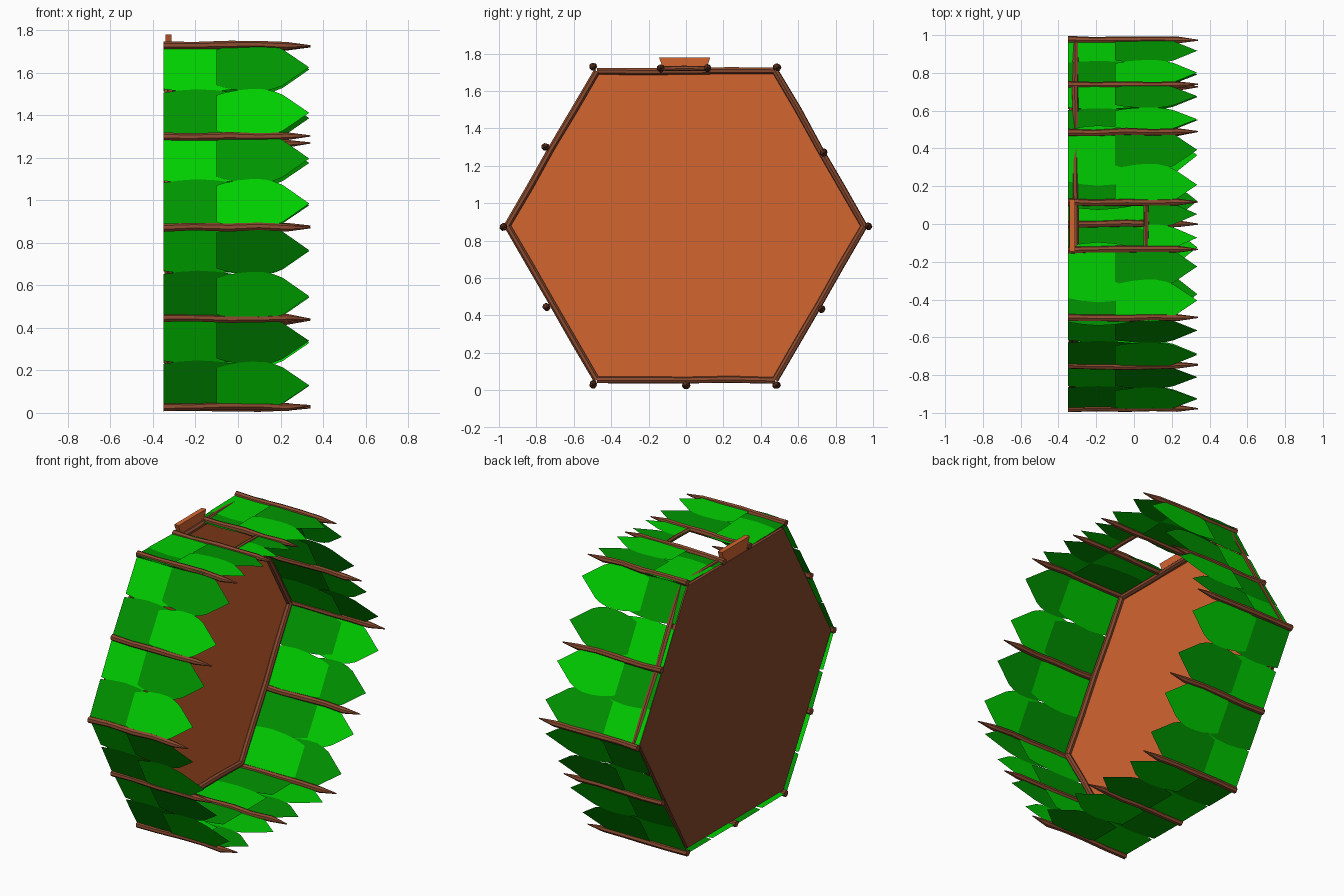
import bpy, bmesh, math, random
from mathutils import Vector

random.seed(4)
cube = bpy.data.objects.get("Cube")
if cube:
    bpy.data.objects.remove(cube, do_unlink=True)


def material(name, rgb):
    m = bpy.data.materials.new(name)
    m.use_nodes = True
    color = (*rgb, 1)
    m.diffuse_color = color
    bsdf = m.node_tree.nodes["Principled BSDF"]
    bsdf.inputs["Base Color"].default_value = color
    bsdf.inputs["Roughness"].default_value = 0.9
    return m


BRIGHT = material("bright_leaf_green", (0.0, 0.62, 0.0))
DEEP = material("deep_leaf_green", (0.0, 0.30, 0.0))
BARK = material("dark_bark", (0.25, 0.068, 0.028))
PLANK = material("orange_wood", (0.65, 0.13, 0.03))


def finish(bm, name, mat):
    mesh = bpy.data.meshes.new(name)
    bm.to_mesh(mesh)
    bm.free()
    mesh.materials.append(mat)
    ob = bpy.data.objects.new(name, mesh)
    bpy.context.collection.objects.link(ob)
    return ob


def log(name, start, end, profile, wobble=0.004, sides=7):
    """Faceted, slightly crooked log; profile holds (fraction, radius)."""
    bm = bmesh.new()
    start, end = Vector(start), Vector(end)
    axis = (end - start).normalized()
    u = axis.orthogonal().normalized()
    v = axis.cross(u)
    rings = []
    for t, r in profile:
        mid = start.lerp(end, t)
        mid += u * random.uniform(-wobble, wobble) + v * random.uniform(-wobble, wobble)
        ring = []
        for i in range(sides):
            a = math.tau * i / sides
            ring.append(bm.verts.new(mid + (u * math.cos(a) + v * math.sin(a)) * r))
        rings.append(ring)
    for a, b in zip(rings, rings[1:]):
        for i in range(sides):
            j = (i + 1) % sides
            bm.faces.new((a[i], a[j], b[j], b[i]))
    bm.faces.new(rings[0][::-1])
    bm.faces.new(rings[-1])
    return finish(bm, name, BARK)


def slab(name, outline, x0, x1, mat):
    """Plate with a (y, z) outline, spanning x0 to x1."""
    bm = bmesh.new()
    low = [bm.verts.new((x0, y, z)) for y, z in outline]
    face = bm.faces.new(low)
    top = bmesh.ops.extrude_face_region(bm, geom=[face])
    moved = [g for g in top["geom"] if isinstance(g, bmesh.types.BMVert)]
    bmesh.ops.translate(bm, vec=(x1 - x0, 0, 0), verts=moved)
    bmesh.ops.recalc_face_normals(bm, faces=bm.faces)
    return finish(bm, name, mat)


def leaf(name, profile, center, along, outward, width, mat):
    """Flat leaf; profile holds (x, half width) along its length."""
    bm = bmesh.new()
    left = [(x, -w) for x, w in reversed(profile) if w > 0]
    verts = []
    for x, w in profile + left:
        p = center + along * w * width
        verts.append(bm.verts.new((x, p.x, p.y)))
    f = bm.faces.new(verts)
    f.normal_update()
    if f.normal.y * outward.x + f.normal.z * outward.y < 0:
        f.normal_flip()
    return finish(bm, name, mat)


# Hexagonal floor with a bark underside, and its doorstep
MID, R = 0.88, 0.95


def hexagon(radius):
    angles = [math.radians(60 * i) for i in range(6)]
    return [(radius * math.cos(a), MID + radius * math.sin(a)) for a in angles]


floor = slab("floor", hexagon(R), -0.345, -0.32, PLANK)
floor.data.materials.append(BARK)
for poly in floor.data.polygons:
    poly.material_index = 0 if poly.normal.x > 0.5 else 1
slab("doorstep", [(-0.11, 1.69), (0.10, 1.69), (0.13, 1.78), (-0.145, 1.78)],
     -0.342, -0.312, PLANK)

# Log frame round the floor
RAIL = [(0, 0.018), (0.25, 0.019), (0.5, 0.018), (0.75, 0.019), (1, 0.018)]
ring = hexagon(R + 0.004)
for a, b in zip(ring, ring[1:] + ring[:1]):
    log("floor_rail", (-0.31, *a), (-0.31, *b), RAIL, 0.003)

# Pointed wall posts, in order round the hexagon from the bottom
posts = [Vector(p) for p in (
    (0, 0.026), (-0.495, 0.03), (-0.745, 0.445), (-0.977, 0.875), (-0.75, 1.30),
    (-0.495, 1.73), (-0.135, 1.72), (0.115, 1.72), (0.485, 1.725), (0.735, 1.27),
    (0.972, 0.875), (0.725, 0.435), (0.485, 0.028))]
POST = [(0, 0.02), (0.2, 0.018), (0.45, 0.02), (0.65, 0.018), (0.84, 0.019), (1, 0.003)]
for p in posts:
    log("wall_post", (-0.35, *p), (0.34, *p), POST)

# Two rows of overlapping leaves between the posts; the doorway has only short upper ones
LOWER = [(-0.35, 0.114), (-0.28, 0.126), (-0.19, 0.133), (-0.10, 0.127),
         (-0.02, 0.115), (0.05, 0.095)]
UPPER = [(-0.10, 0.097), (-0.06, 0.111), (0.0, 0.124), (0.06, 0.13), (0.12, 0.129),
         (0.17, 0.117), (0.21, 0.099), (0.335, 0)]
SHORT = [(0.05, 0.125)] + UPPER[4:]
DOOR = 6
for i, a in enumerate(posts):
    b = posts[(i + 1) % len(posts)]
    along = (b - a).normalized()
    outward = Vector((-along.y, along.x))
    if outward.dot((a + b) / 2 - Vector((0, MID))) < 0:
        outward.negate()
    beside_door = i in (DOOR - 1, DOOR + 1)
    for slot in (0, 1):
        spot = a.lerp(b, 0.25 + 0.5 * slot)
        front = 0.003 * (1 - slot)
        color = DEEP if slot else BRIGHT
        if i == DOOR:
            leaf("door_leaf", SHORT, spot + outward * (front + 0.004), along, outward,
                 0.55, color)
            continue
        low_front = 0.003 - front if beside_door else front
        wide = 1.2 if beside_door and slot else 1
        low_spot = spot - along * 0.03 if wide > 1 else spot
        leaf("lower_leaf", LOWER, low_spot + outward * (low_front - 0.002), along, outward,
             wide, BRIGHT if slot else DEEP)
        leaf("upper_leaf", UPPER, spot + outward * (front + 0.005), along, outward,
             0.85 if beside_door else 1, color)

# Log lintel over the doorway
log("door_lintel", (0.065, *posts[DOOR]), (0.065, *posts[DOOR + 1]),
    [(0, 0.013), (0.5, 0.014), (1, 0.013)], 0.002)
